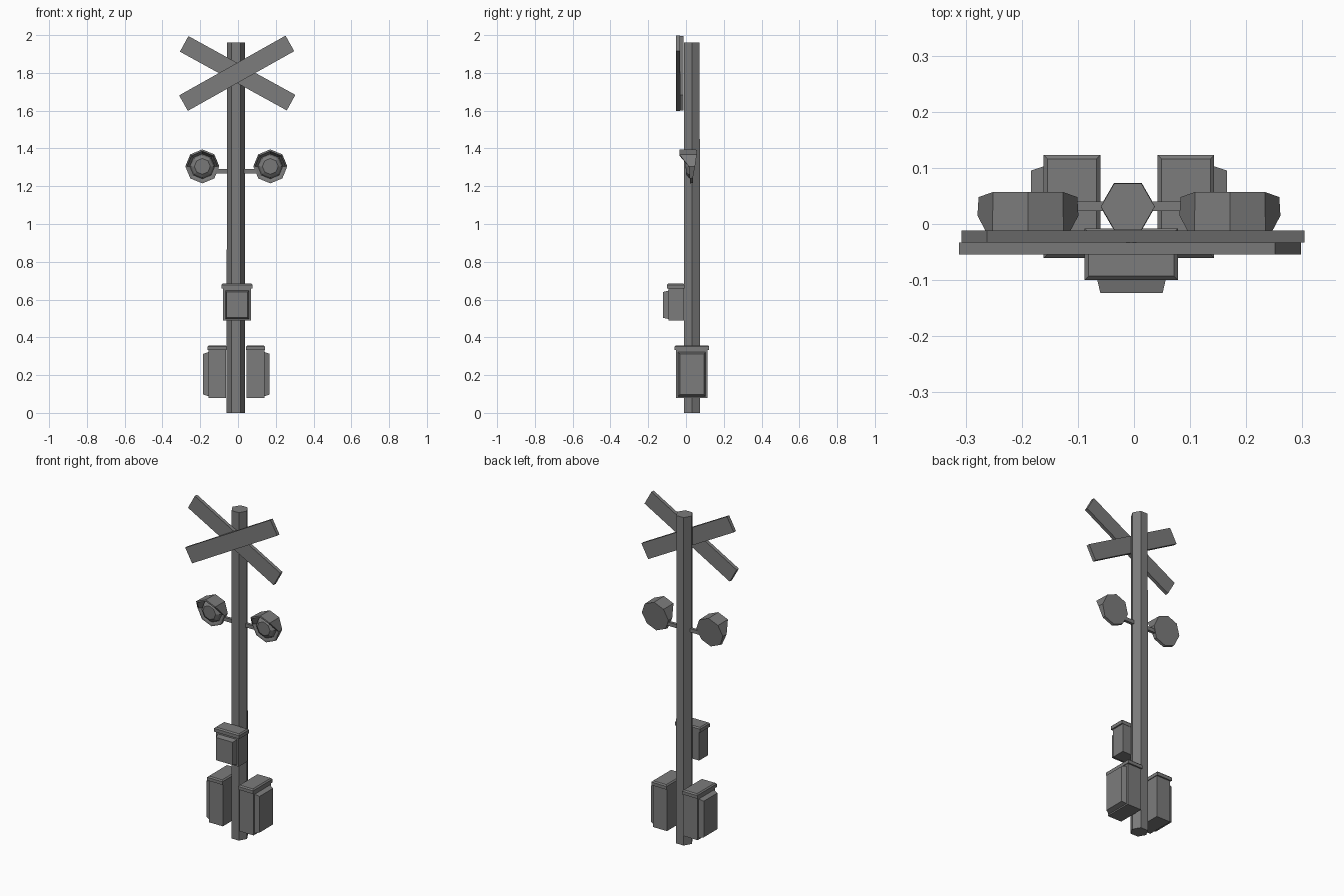
import bpy, bmesh, math
from mathutils import Matrix, Vector

cube = bpy.data.objects.get("Cube")
if cube:
    bpy.data.objects.remove(cube, do_unlink=True)

grey = bpy.data.materials.new("dull_grey")
grey.use_nodes = True
grey.diffuse_color = (0.2, 0.2, 0.2, 1)
grey.node_tree.nodes["Principled BSDF"].inputs["Base Color"].default_value = (0.2, 0.2, 0.2, 1)

AXIS_X, AXIS_Y = -0.009, 0.031


def finish(name, bm):
    bmesh.ops.recalc_face_normals(bm, faces=bm.faces)
    mesh = bpy.data.meshes.new(name)
    bm.to_mesh(mesh)
    bm.free()
    mesh.materials.append(grey)
    obj = bpy.data.objects.new(name, mesh)
    bpy.context.collection.objects.link(obj)
    return obj


def box(name, lo, hi, tilt=0, bevel=0, face=None, inset=0):
    """Block between two corners; the side facing `face` may be inset to taper it."""
    lo, hi = Vector(lo), Vector(hi)
    centre, size = (lo + hi) / 2, hi - lo
    bm = bmesh.new()
    bmesh.ops.create_cube(bm, size=1)
    bmesh.ops.scale(bm, vec=size, verts=bm.verts)
    if face:
        face = Vector(face)
        for v in bm.verts:
            if v.co.dot(face) > 0:
                for i in range(3):
                    if not face[i]:
                        v.co[i] -= math.copysign(inset, v.co[i])
    if bevel:
        top = [e for e in bm.edges if all(v.co.z > 0 for v in e.verts)]
        bmesh.ops.bevel(bm, geom=top, offset=bevel, segments=1, affect='EDGES')
    bmesh.ops.transform(bm, matrix=Matrix.Translation(centre) @ Matrix.Rotation(tilt, 4, 'Y'), verts=bm.verts)
    return finish(name, bm)


# Hexagonal pole
bm = bmesh.new()
bmesh.ops.create_cone(bm, cap_ends=True, segments=6, radius1=0.049, radius2=0.048, depth=1.96)
if abs(max(v.co.x for v in bm.verts)) < 0.045:
    bmesh.ops.rotate(bm, matrix=Matrix.Rotation(math.pi / 6, 3, 'Z'), verts=bm.verts)
bmesh.ops.translate(bm, vec=(AXIS_X - 0.002, AXIS_Y, 0.98), verts=bm.verts)
finish("pole", bm)

# Crossed boards, one in front of the other
for name, y, x, angle in (("front_cross_board", -0.054, -0.007, -29.3),
                          ("rear_cross_board", -0.033, -0.002, 28.8)):
    box(name, (x - 0.323, y, 1.751), (x + 0.323, y + 0.021, 1.845), math.radians(angle))


# Hooded lamps: octagonal rings given as radius and depth at top, side and bottom
RINGS = [(0.088, 0.057, 0.048, 0.036), (0.09, -0.035, 0.015, 0.02),
         (0.08, -0.035, 0.015, 0.02), (0.066, 0.028, 0.026, 0.024),
         (0.058, 0.008, 0.01, 0.012), (0.042, -0.004, -0.002, 0.0)]


def lamp(name, x, z):
    bm = bmesh.new()
    loops = []
    for radius, top, side, bottom in RINGS:
        loop = []
        for k in range(8):
            a = k * math.tau / 8
            s = math.sin(a)
            y = top if s > 0.1 else bottom if s < -0.1 else side
            loop.append(bm.verts.new((x + radius * math.cos(a), y, z + radius * s)))
        loops.append(loop)
    for a, b in zip(loops, loops[1:]):
        for k in range(8):
            bm.faces.new((a[k], a[k - 1], b[k - 1], b[k]))
    bm.faces.new(loops[0])
    bm.faces.new(loops[-1])
    return finish(name, bm)


# Pairs on both sides: lamps, brackets and equipment cabinets
for side, s in (("left", 1), ("right", -1)):
    lamp(side + "_lamp", AXIS_X + s * 0.18, 1.305)

    def span(a, b):
        return sorted((AXIS_X + s * a, AXIS_X + s * b))

    x0, x1 = span(0.03, 0.12)
    box(side + "_lamp_bracket", (x0, 0.023, 1.268), (x1, 0.04, 1.29))
    x0, x1 = span(0.055, 0.148)
    box(side + "_cabinet_body", (x0, -0.052, 0.08), (x1, 0.114, 0.338))
    x0, x1 = span(0.051, 0.152)
    box(side + "_cabinet_lid", (x0, -0.061, 0.332), (x1, 0.123, 0.358), bevel=0.007)
    x0, x1 = span(0.148, 0.175)
    box(side + "_cabinet_door", (x0, -0.042, 0.088), (x1, 0.104, 0.322), face=(s, 0, 0), inset=0.009)

# Small control box on the front of the pole
box("control_box_body", (-0.08, -0.093, 0.488), (0.07, -0.01, 0.665))
box("control_box_lid", (-0.088, -0.1, 0.658), (0.078, -0.008, 0.685), bevel=0.007)
box("control_box_door", (-0.067, -0.123, 0.497), (0.058, -0.093, 0.647), face=(0, -1, 0), inset=0.007)
